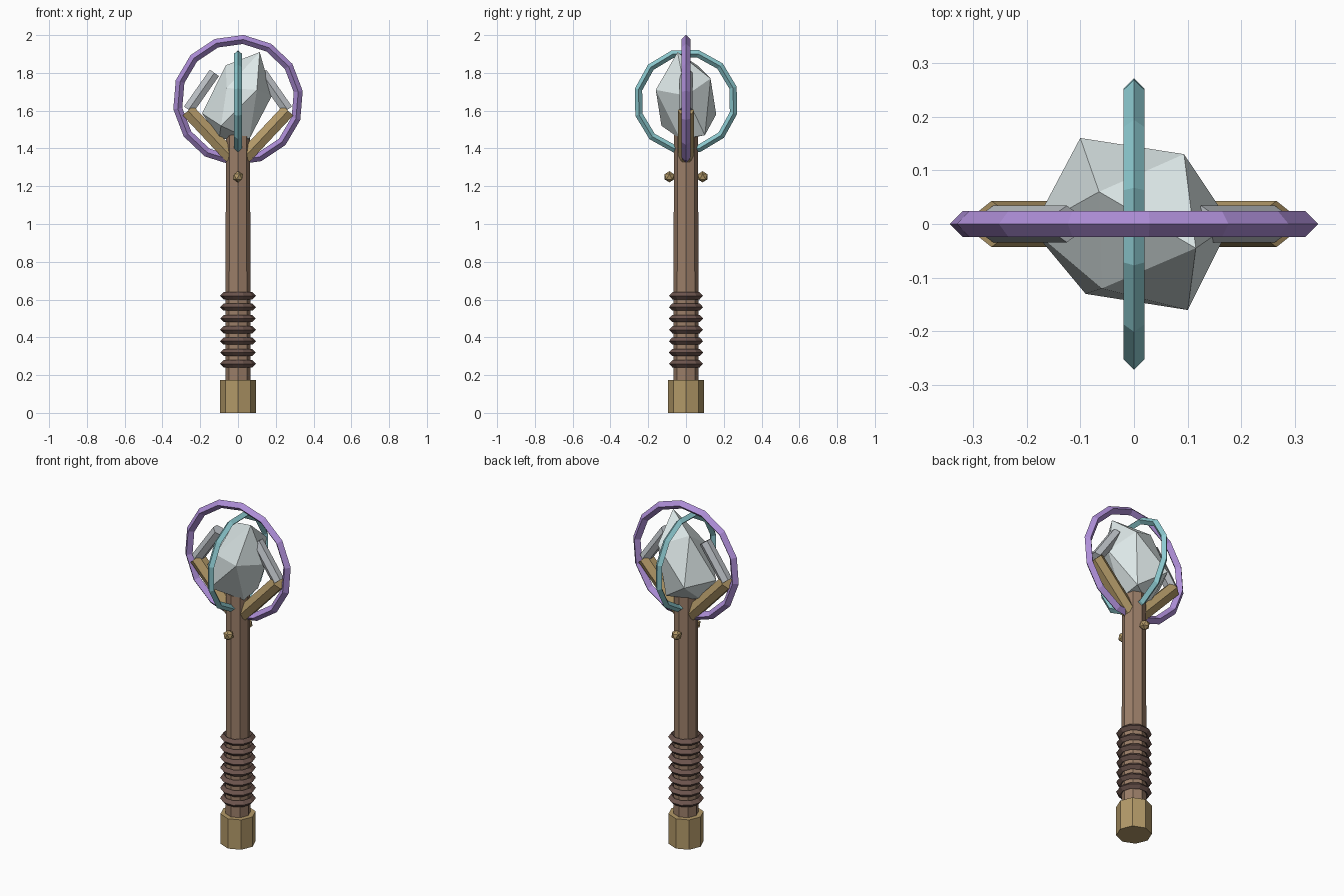
import bpy, bmesh, math
from mathutils import Vector, Matrix

if "Cube" in bpy.data.objects:
    bpy.data.objects.remove(bpy.data.objects["Cube"])


def material(name, rgb):
    m = bpy.data.materials.new(name)
    m.diffuse_color = (*rgb, 1)
    m.use_nodes = True
    m.node_tree.nodes["Principled BSDF"].inputs["Base Color"].default_value = m.diffuse_color
    return m


WOOD = material("wood", (0.33, 0.21, 0.14))
LEATHER = material("leather", (0.15, 0.09, 0.075))
BRASS = material("brass", (0.45, 0.32, 0.14))
SILVER = material("silver", (0.50, 0.53, 0.56))
CRYSTAL = material("crystal", (0.72, 0.80, 0.80))
VIOLET = material("violet", (0.42, 0.27, 0.68))
CYAN = material("cyan", (0.27, 0.60, 0.64))


def finish(bm, name, mat):
    bmesh.ops.recalc_face_normals(bm, faces=bm.faces)
    me = bpy.data.meshes.new(name)
    bm.to_mesh(me)
    bm.free()
    me.materials.append(mat)
    ob = bpy.data.objects.new(name, me)
    bpy.context.collection.objects.link(ob)
    return ob


def rod(name, a, b, r1, r2, sides, mat, spin=0):
    """Prism or taper running from point a to point b."""
    a, b = Vector(a), Vector(b)
    d = b - a
    # cross-section axes: one along y (or x for vertical rods)
    u = Vector((1, 0, 0)) if abs(d.x) < 1e-6 else Vector((0, 1, 0))
    v = d.normalized().cross(u)
    bm = bmesh.new()
    rings = []
    for p, r in ((a, r1), (b, r2)):
        angles = [spin + 2 * math.pi * i / sides for i in range(sides)]
        rings.append([bm.verts.new(p + r * (math.cos(t) * u + math.sin(t) * v)) for t in angles])
    for i in range(sides):
        j = (i + 1) % sides
        bm.faces.new((rings[0][i], rings[0][j], rings[1][j], rings[1][i]))
    for ring in rings:
        bm.faces.new(ring)
    return finish(bm, name, mat)


def hoop(name, major, minor, segs, mat, matrix):
    """Ring with a diamond cross-section."""
    bm = bmesh.new()
    grid = []
    for i in range(segs):
        t = 2 * math.pi * i / segs
        ring = []
        for k in range(4):
            p = k * math.pi / 2
            r = major + minor * math.cos(p)
            ring.append(bm.verts.new(matrix @ Vector((r * math.cos(t), r * math.sin(t), minor * math.sin(p)))))
        grid.append(ring)
    for i in range(segs):
        n = grid[(i + 1) % segs]
        for k in range(4):
            m = (k + 1) % 4
            bm.faces.new((grid[i][k], n[k], n[m], grid[i][m]))
    return finish(bm, name, mat)


# Handle: pommel, shaft and grip wraps
rod("pommel", (0, 0, 0), (0, 0, 0.175), 0.095, 0.095, 8, BRASS)
rod("shaft", (0, 0, 0.04), (0, 0, 1.47), 0.067, 0.064, 8, WOOD)
for i in range(7):
    hoop(f"grip_wrap_{i + 1}", 0.076, 0.019, 10, LEATHER, Matrix.Translation((0, 0, 0.26 + 0.06 * i)))

# Studs below the head, front and back
for side, label in ((-1, "front"), (1, "back")):
    bm = bmesh.new()
    bmesh.ops.create_icosphere(bm, subdivisions=1, radius=0.03,
                               matrix=Matrix.Translation((0, side * 0.088, 1.25)))
    finish(bm, f"{label}_stud", BRASS)

# Claws: brass arm leaning out, silver tip leaning back in
for s, label in ((-1, "left"), (1, "right")):
    rod(f"{label}_claw_arm", (s * 0.035, 0, 1.355), (s * 0.265, 0, 1.60), 0.043, 0.043, 6, BRASS)
    rod(f"{label}_claw_tip", (s * 0.262, 0, 1.605), (s * 0.125, 0, 1.80), 0.034, 0.034, 6, SILVER)

# Rough-cut crystal: hull around its corner points
corners = [(0.115, -0.045, 1.91), (-0.065, 0.06, 1.84), (0.093, 0.13, 1.77),
           (0.10, -0.16, 1.71), (-0.06, -0.12, 1.72), (0.18, 0.0, 1.68),
           (-0.10, 0.16, 1.58), (-0.19, -0.01, 1.585), (-0.09, -0.13, 1.52),
           (0.06, -0.03, 1.45), (-0.10, 0.0, 1.45), (0.06, 0.10, 1.47)]
bm = bmesh.new()
for c in corners:
    bm.verts.new(c)
bmesh.ops.convex_hull(bm, input=bm.verts)
finish(bm, "crystal", CRYSTAL)

# Orbit rings around the crystal
upright = Matrix.Rotation(math.pi / 2, 4, 'X')
hoop("outer_ring", 0.322, 0.024, 14, VIOLET,
     Matrix.Translation((0, 0, 1.656)) @ upright @ Matrix.Rotation(math.radians(8), 4, 'Z'))
hoop("inner_ring", 0.259, 0.02, 12, CYAN,
     Matrix.Translation((0, 0, 1.65)) @ Matrix.Rotation(math.pi / 2, 4, 'Z') @ upright
     @ Matrix.Rotation(math.radians(16), 4, 'Z'))
